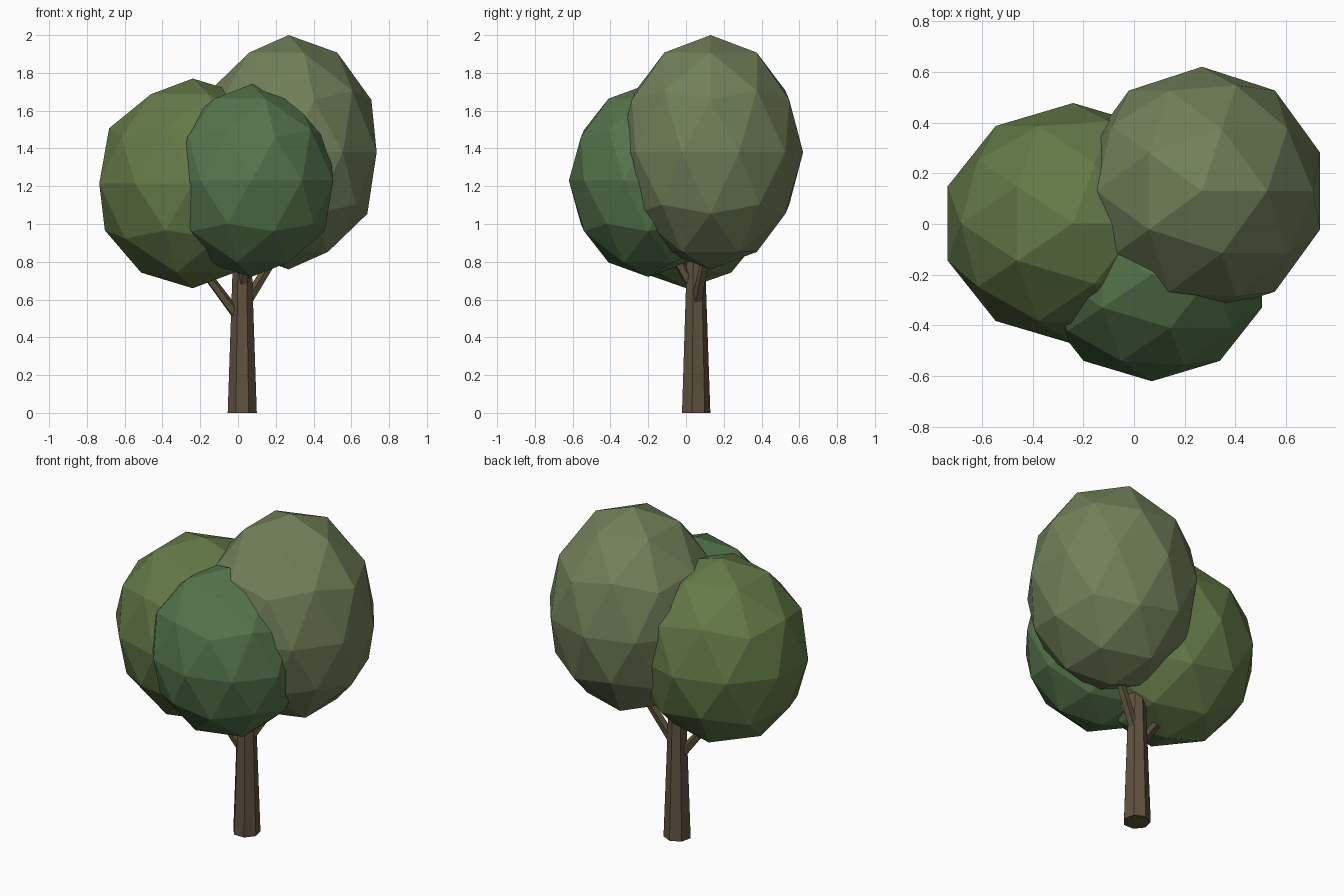
import bpy
from math import pi
from mathutils import Vector

if "Cube" in bpy.data.objects:
    bpy.data.objects.remove(bpy.data.objects["Cube"])


def material(name, rgb):
    m = bpy.data.materials.new(name)
    m.diffuse_color = (*rgb, 1)
    m.use_nodes = True
    m.node_tree.nodes["Principled BSDF"].inputs["Base Color"].default_value = m.diffuse_color
    return m


def crown(name, center, radii, rgb):
    # faceted leaf mass: a stretched 80-face icosphere
    bpy.ops.mesh.primitive_ico_sphere_add(subdivisions=2, radius=1, location=center)
    o = bpy.context.object
    o.name = name
    o.scale = radii
    o.data.materials.append(material(name + "_green", rgb))


def limb(name, start, end, r1, r2, sides):
    # tapered limb running from start to end
    a, b = Vector(start), Vector(end)
    d = b - a
    bpy.ops.mesh.primitive_cone_add(vertices=sides, radius1=r1, radius2=r2,
                                    depth=d.length, location=(a + b) / 2)
    o = bpy.context.object
    o.name = name
    o.rotation_euler = d.to_track_quat('Z', 'Y').to_euler() if d.xy.length > 1e-4 else (0, 0, 0)
    o.data.materials.append(bark)


bark = material("bark", (0.115, 0.085, 0.048))

# trunk
limb("trunk", (0.0225, 0.05, 0), (0.0225, 0.05, 0.95), 0.079, 0.046, 7)

# branches, each reaching into one crown
limb("left_branch", (0.0225, 0.05, 0.48), (-0.24, 0.0, 0.83), 0.03, 0.022, 5)
limb("right_branch", (0.0225, 0.05, 0.55), (0.27, 0.13, 0.95), 0.03, 0.022, 5)
limb("front_branch", (0.0225, 0.05, 0.64), (0.07, -0.17, 1.03), 0.03, 0.022, 5)

# leaf crowns
crown("left_crown", (-0.24, 0.002, 1.215), (0.52, 0.475, 0.555), (0.127, 0.195, 0.065))
crown("right_crown", (0.268, 0.13, 1.38), (0.49, 0.49, 0.62), (0.165, 0.216, 0.10))
crown("front_crown", (0.07, -0.20, 1.23), (0.457, 0.42, 0.51), (0.09, 0.175, 0.07))
